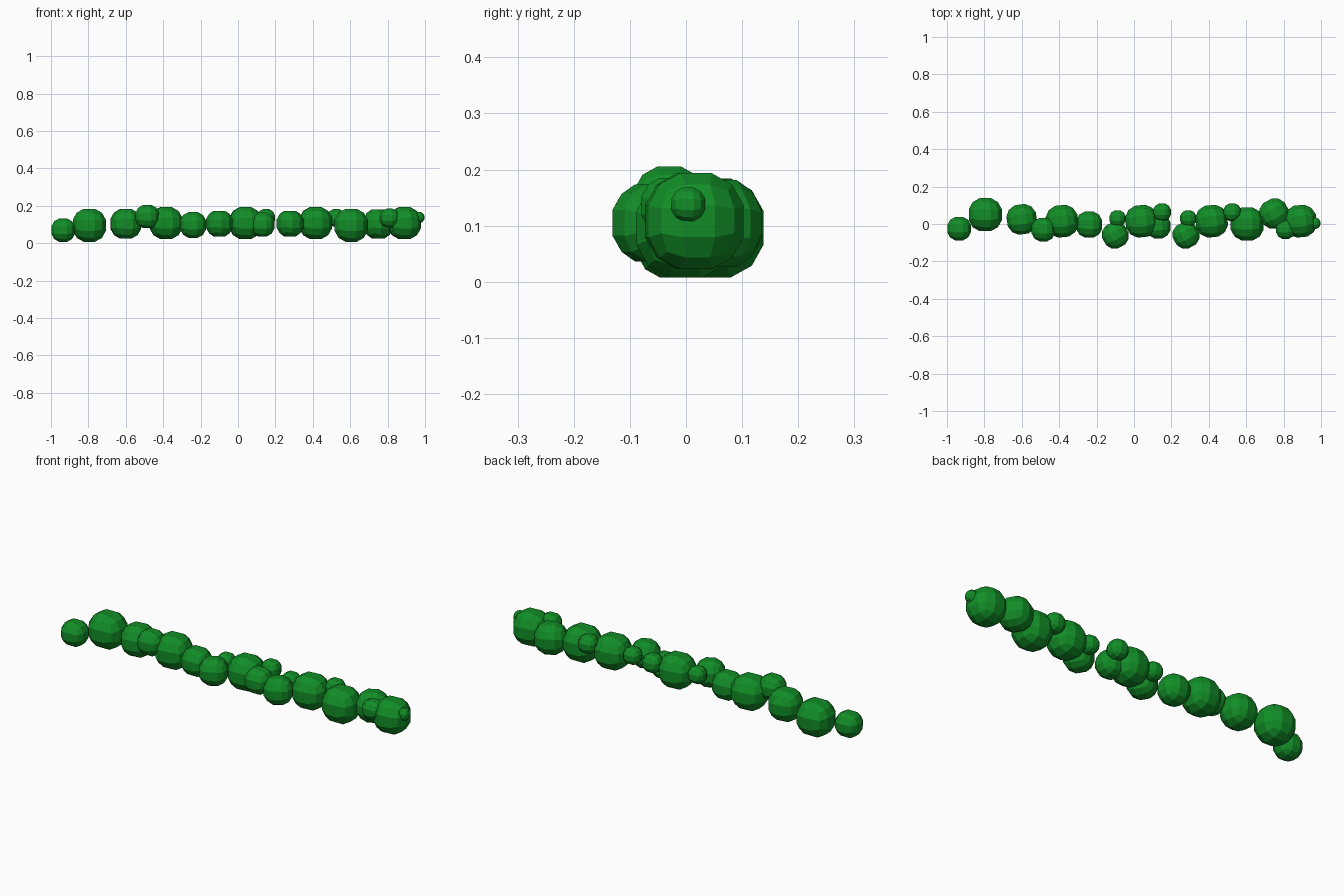
import bpy, bmesh
from mathutils import Matrix

if "Cube" in bpy.data.objects:
    bpy.data.objects.remove(bpy.data.objects["Cube"])

leaf = bpy.data.materials.new("leaf green")
leaf.diffuse_color = (0.006, 0.27, 0.02, 1)
leaf.use_nodes = True
leaf.node_tree.nodes["Principled BSDF"].inputs["Base Color"].default_value = leaf.diffuse_color


def bush_ball(x, y, z, r, turn=0.0):
    """Faceted ball: a cube cut 3 x 3 per side and pushed out to a sphere."""
    bm = bmesh.new()
    bmesh.ops.create_cube(bm, size=2)
    bmesh.ops.subdivide_edges(bm, edges=bm.edges[:], cuts=2, use_grid_fill=True)
    for v in bm.verts:
        v.co = v.co.normalized() * (r / 0.91)   # r is the half width across flats
    bmesh.ops.rotate(bm, verts=bm.verts[:], cent=(0, 0, 0),
                     matrix=Matrix.Rotation(turn, 3, 'Z'))
    me = bpy.data.meshes.new("bush_ball")
    bm.to_mesh(me)
    bm.free()
    me.materials.append(leaf)
    ob = bpy.data.objects.new("bush_ball", me)
    ob.location = (x, y, z)
    bpy.context.collection.objects.link(ob)


# large and medium clumps along the hedge
bush_ball(-0.935, -0.025, 0.07, 0.063)
bush_ball(-0.795, 0.05, 0.096, 0.089)
bush_ball(-0.60, 0.025, 0.104, 0.08, 0.15)
bush_ball(-0.24, -0.003, 0.098, 0.07)
bush_ball(0.13, -0.012, 0.1, 0.065)
bush_ball(0.605, 0.0, 0.096, 0.089)
bush_ball(0.75, 0.055, 0.104, 0.078, 0.5)

# repeated large clumps
for x in (-0.385, 0.04, 0.415, 0.89):
    bush_ball(x, 0.015, 0.108, 0.086, 0.1)

# repeated front clumps with small ones behind them
for x in (-0.10, 0.278):
    bush_ball(x, -0.06, 0.105, 0.069, 0.5)
    bush_ball(x + 0.012, 0.03, 0.125, 0.043)

# small upper clumps
for x in (0.15, 0.525):
    bush_ball(x, 0.063, 0.136, 0.047)
bush_ball(-0.485, -0.03, 0.143, 0.063)
bush_ball(0.81, -0.03, 0.135, 0.05)
bush_ball(0.966, 0.004, 0.138, 0.03)
